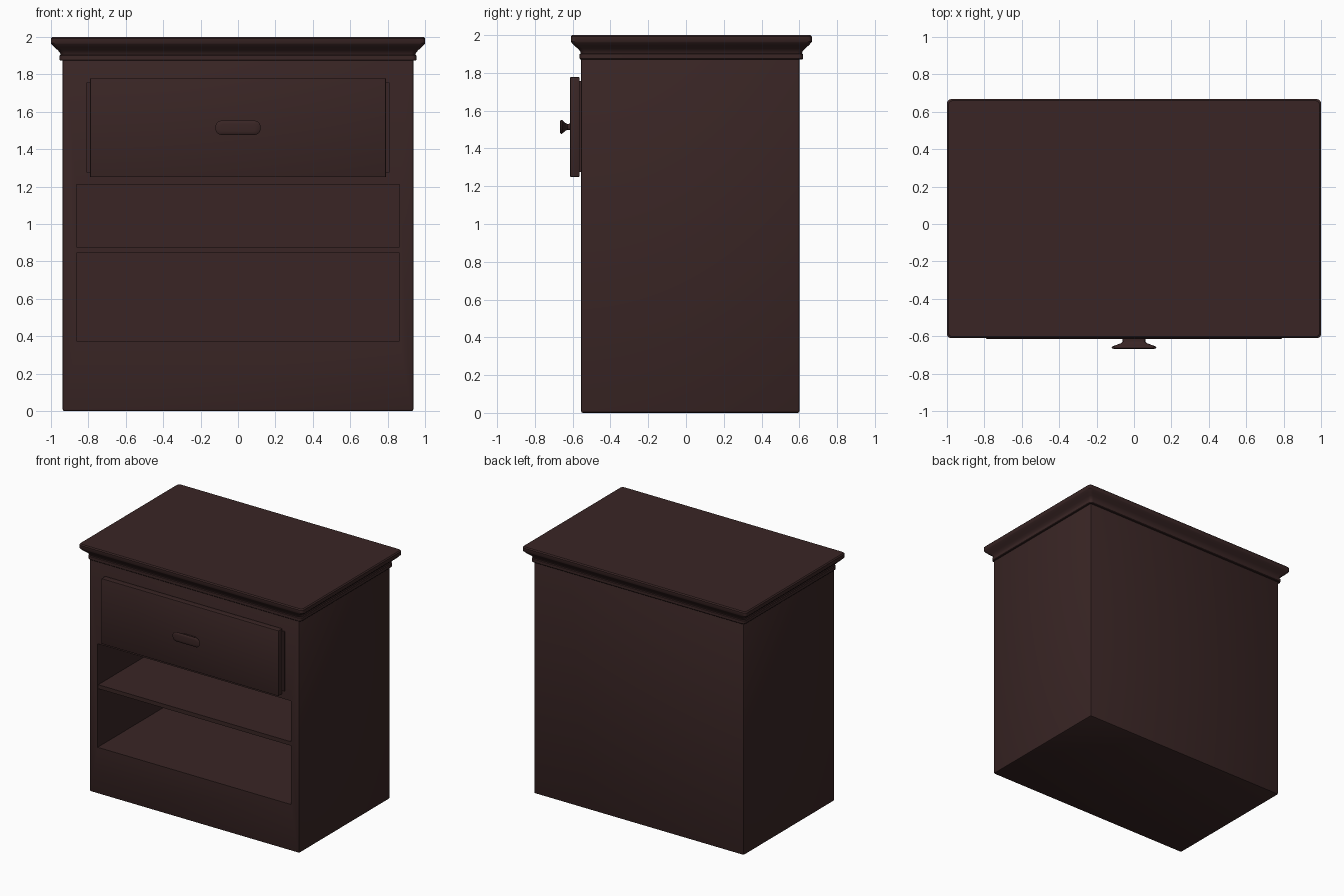
import bpy, bmesh, math
from mathutils import Vector

if "Cube" in bpy.data.objects:
    bpy.data.objects.remove(bpy.data.objects["Cube"])

wood = bpy.data.materials.new("dark brown wood")
wood.diffuse_color = (0.041, 0.0185, 0.018, 1)
wood.use_nodes = True
wood.node_tree.nodes["Principled BSDF"].inputs["Base Color"].default_value = wood.diffuse_color


def finish(name, bm):
    bmesh.ops.recalc_face_normals(bm, faces=bm.faces)
    me = bpy.data.meshes.new(name)
    bm.to_mesh(me)
    bm.free()
    me.materials.append(wood)
    ob = bpy.data.objects.new(name, me)
    bpy.context.collection.objects.link(ob)
    bpy.ops.object.select_all(action='DESELECT')
    ob.select_set(True)
    bpy.context.view_layer.objects.active = ob
    bpy.ops.object.shade_smooth_by_angle(angle=math.radians(35))
    return ob


def box_bm(x0, x1, y0, y1, z0, z1, bevel=0.0):
    bm = bmesh.new()
    bmesh.ops.create_cube(bm, size=1)
    for v in bm.verts:
        v.co = Vector((x1 if v.co.x > 0 else x0, y1 if v.co.y > 0 else y0, z1 if v.co.z > 0 else z0))
    if bevel:
        bmesh.ops.bevel(bm, geom=list(bm.edges), offset=bevel, segments=2, profile=0.5, affect='EDGES')
    return bm


def rounded_rect(x0, x1, y0, y1, r, n=5):
    pts = []
    corners = [(x1 - r, y1 - r), (x0 + r, y1 - r), (x0 + r, y0 + r), (x1 - r, y0 + r)]
    for k, (cx, cy) in enumerate(corners):
        for i in range(n + 1):
            a = (k + i / n) * math.pi / 2
            pts.append((cx + r * math.cos(a), cy + r * math.sin(a)))
    return pts


def loft(name, rings):
    bm = bmesh.new()
    loops = [[bm.verts.new(p) for p in ring] for ring in rings]
    for a, b in zip(loops, loops[1:]):
        for i in range(len(a)):
            j = (i + 1) % len(a)
            bm.faces.new((a[i], a[j], b[j], b[i]))
    bm.faces.new(loops[0])
    bm.faces.new(loops[-1])
    return finish(name, bm)


# Cabinet body with an open compartment pushed into its front face
bm = box_bm(-0.937, 0.937, -0.557, 0.602, 0, 1.885, 0.012)
bm.normal_update()
front = min(bm.faces, key=lambda f: f.calc_center_median().y)
bmesh.ops.inset_region(bm, faces=[front], thickness=0.05)
for v in front.verts:
    v.co.x = math.copysign(0.862, v.co.x)
    v.co.z = 1.21 if v.co.z > 0.9 else 0.375
back = bmesh.ops.extrude_discrete_faces(bm, faces=[front])['faces'][0]
for v in back.verts:
    v.co.y = 0.56
finish("cabinet_body", bm)

# Shelf across the compartment
finish("middle_shelf", box_bm(-0.865, 0.865, -0.55, 0.565, 0.845, 0.877))

# Moulded top: inset and height of each level
profile = [(0.05, 1.872), (0.047, 1.876), (0.047, 1.899), (0.053, 1.903), (0.050, 1.914),
           (0.038, 1.928), (0.018, 1.945), (0.004, 1.960), (0, 1.966), (0, 1.992), (0.008, 2.0)]
loft("moulded_top", [[(x, y, z) for x, y in
                      rounded_rect(-1 + d, 1 - d, -0.61 + d, 0.667 - d, 0.025)] for d, z in profile])

# Drawer: thin backing plate and front panel
finish("drawer_backing", box_bm(-0.808, 0.808, -0.566, -0.55, 1.275, 1.757))
finish("drawer_front", box_bm(-0.79, 0.79, -0.613, -0.563, 1.25, 1.777, 0.003))

# Flared pull: y position, half width, half height
pull = [(-0.608, 0.062, 0.018), (-0.628, 0.06, 0.016), (-0.637, 0.07, 0.02), (-0.648, 0.1, 0.029),
        (-0.655, 0.117, 0.036), (-0.661, 0.12, 0.038), (-0.666, 0.113, 0.032), (-0.668, 0.09, 0.02)]
loft("drawer_pull", [[(x, y, 1.514 + z) for x, z in rounded_rect(-w, w, -h, h, h * 0.8)]
                     for y, w, h in pull])
